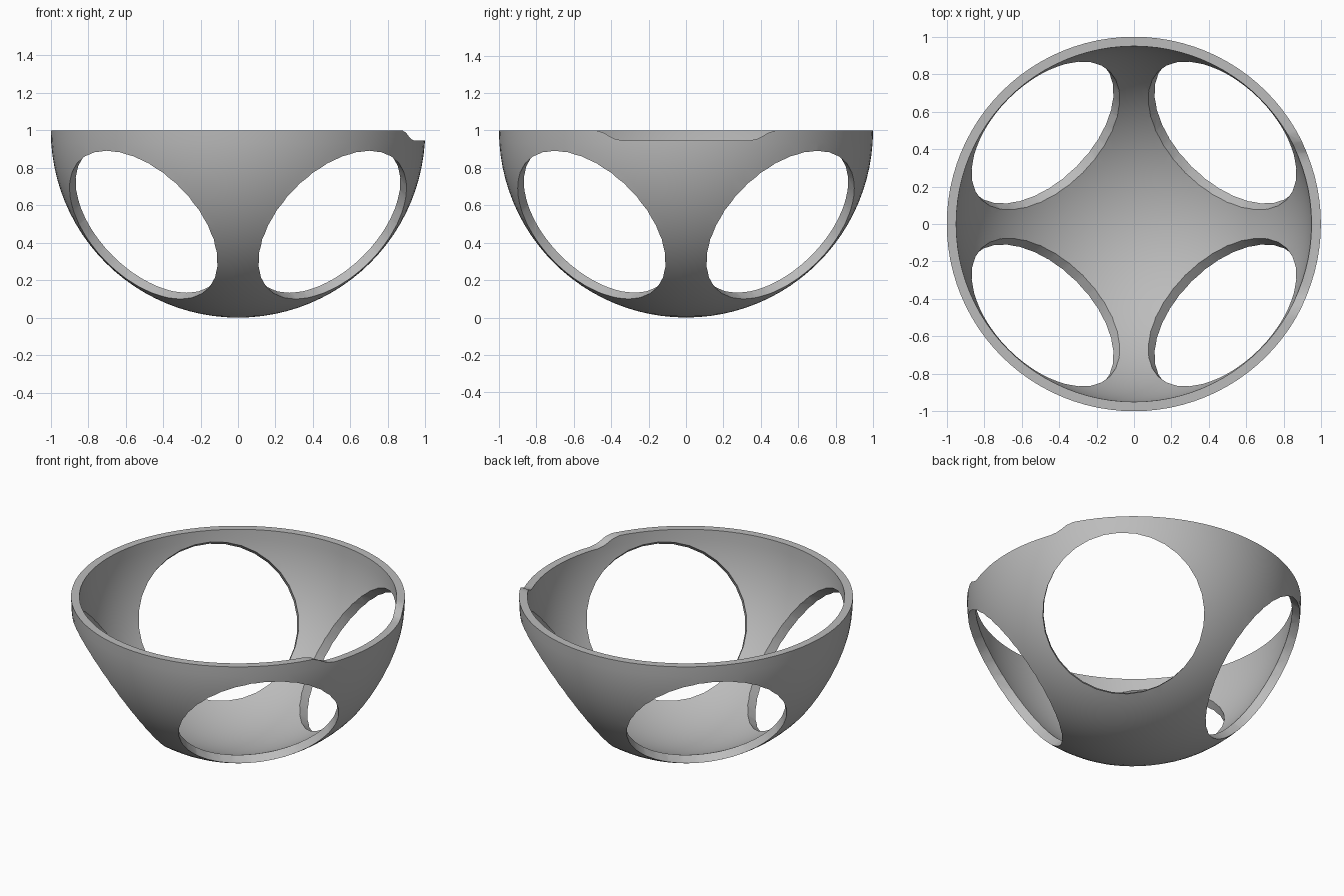
import bpy, bmesh, math
from mathutils import Vector, Matrix

if "Cube" in bpy.data.objects:
    bpy.data.objects.remove(bpy.data.objects["Cube"], do_unlink=True)

OUTER, INNER = 1.0, 0.95
CENTRE = Vector((0, 0, 1))
HOLE_RADIUS = 0.485

grey = bpy.data.materials.new("plain grey")
grey.use_nodes = True
colour = (0.5, 0.5, 0.5, 1)
grey.diffuse_color = colour
grey.node_tree.nodes["Principled BSDF"].inputs["Base Color"].default_value = colour


def make_object(name, bm):
    bmesh.ops.recalc_face_normals(bm, faces=bm.faces)
    mesh = bpy.data.meshes.new(name)
    bm.to_mesh(mesh)
    bm.free()
    mesh.materials.append(grey)
    obj = bpy.data.objects.new(name, mesh)
    bpy.context.collection.objects.link(obj)
    return obj


def arc(radius, steps=24):
    """Quarter arc from the rim down to the lowest point."""
    angles = [i * math.pi / 2 / steps for i in range(steps + 1)]
    return [CENTRE + Vector((radius * math.cos(a), 0, -radius * math.sin(a))) for a in angles]


# Hemispherical shell, spun from its cross-section
bm = bmesh.new()
profile = [bm.verts.new(p) for p in arc(OUTER)[::-1] + arc(INNER)]
edges = [bm.edges.new(pair) for pair in zip(profile, profile[1:])]
bmesh.ops.spin(bm, geom=profile + edges, cent=CENTRE, axis=(0, 0, 1),
               angle=math.tau, steps=96, use_merge=True)
bmesh.ops.remove_doubles(bm, verts=bm.verts, dist=0.0005)
bowl = make_object("bowl", bm)

# Round hole cutters along the four lower diagonals
cutters = []
for sx in (-1, 1):
    for sy in (-1, 1):
        axis = Vector((sx, sy, -1)).normalized()
        turn = axis.to_track_quat('Z', 'Y').to_matrix().to_4x4()
        bm = bmesh.new()
        bmesh.ops.create_cone(bm, cap_ends=True, segments=32, radius1=HOLE_RADIUS,
                              radius2=HOLE_RADIUS, depth=0.6,
                              matrix=Matrix.Translation(CENTRE + axis * 0.95) @ turn)
        cutters.append(make_object("hole_cutter", bm))

# Shallow rim notch on the left side, with eased ends
half = [(0.34, 0.947), (0.38, 0.955), (0.41, 0.97), (0.44, 0.988), (0.48, 1.0), (0.48, 1.1)]
outline = [(-y, z) for y, z in half[::-1]] + half
bm = bmesh.new()
face = bm.faces.new([bm.verts.new((0.5, y, z)) for y, z in outline])
grown = bmesh.ops.extrude_face_region(bm, geom=[face])
bmesh.ops.translate(bm, vec=(0.8, 0, 0),
                    verts=[v for v in grown["geom"] if isinstance(v, bmesh.types.BMVert)])
cutters.append(make_object("notch_cutter", bm))

# Cut everything out of the shell
bpy.context.view_layer.objects.active = bowl
for cutter in cutters:
    cutter.hide_render = True
    cut = bowl.modifiers.new("cut", 'BOOLEAN')
    cut.operation, cut.solver, cut.object = 'DIFFERENCE', 'EXACT', cutter
    bpy.ops.object.modifier_apply(modifier=cut.name)
    bpy.data.objects.remove(cutter, do_unlink=True)

bpy.ops.object.select_all(action='DESELECT')
bowl.select_set(True)
bpy.ops.object.shade_smooth_by_angle(angle=math.radians(30))
